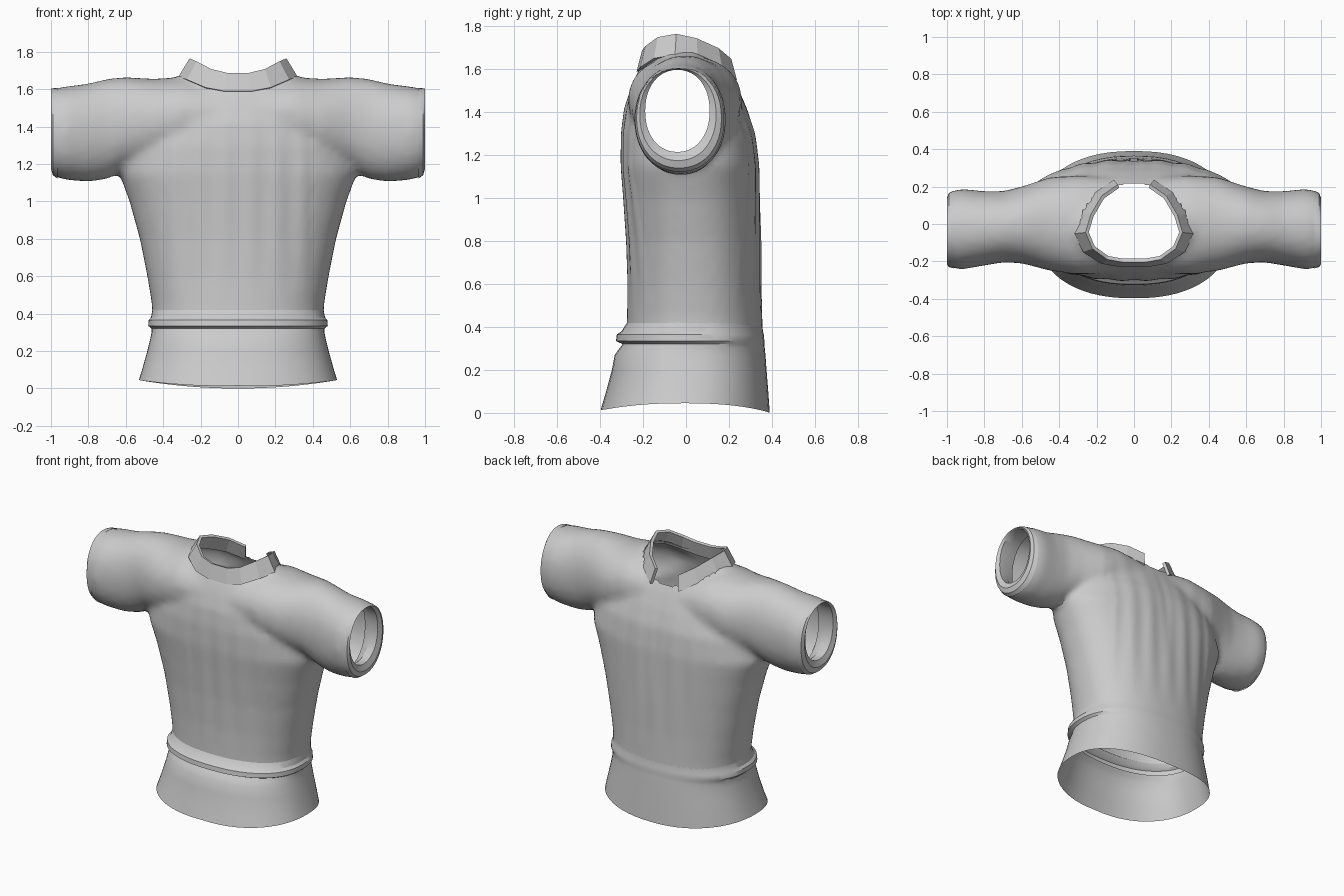
import bpy, bmesh, math
from mathutils import Vector

old = bpy.data.objects.get("Cube")
if old:
    bpy.data.objects.remove(old, do_unlink=True)

grey = bpy.data.materials.new("plain grey cloth")
grey.use_nodes = True
grey.diffuse_color = (0.6, 0.6, 0.6, 1)
grey.node_tree.nodes["Principled BSDF"].inputs["Base Color"].default_value = (0.6, 0.6, 0.6, 1)


def make_object(name, bm):
    mesh = bpy.data.meshes.new(name)
    bmesh.ops.recalc_face_normals(bm, faces=bm.faces[:])
    bm.to_mesh(mesh)
    bm.free()
    obj = bpy.data.objects.new(name, mesh)
    bpy.context.collection.objects.link(obj)
    mesh.materials.append(grey)
    return obj


def oval(a0, a1, b0, b1, count=64, power=2.3):
    """Rounded outline between two pairs of limits."""
    pts = []
    for i in range(count):
        t = math.tau * i / count
        c, s = math.cos(t), math.sin(t)
        u = math.copysign(abs(c) ** (2 / power), c)
        v = math.copysign(abs(s) ** (2 / power), s)
        pts.append(((a0 + a1) / 2 + u * (a1 - a0) / 2, (b0 + b1) / 2 + v * (b1 - b0) / 2))
    return pts


def loft(name, rings, closed=True):
    bm = bmesh.new()
    loops = [[bm.verts.new(p) for p in ring] for ring in rings]
    n = len(loops[0])
    for lo, hi in zip(loops, loops[1:]):
        for i in range(n):
            j = (i + 1) % n
            bm.faces.new((lo[i], lo[j], hi[j], hi[i]))
    if closed:
        bm.faces.new(loops[0])
        bm.faces.new(loops[-1])
    return make_object(name, bm)


def level_ring(z, half, front, back):
    return [(x, y, z) for x, y in oval(-half, half, front, back)]


def side_ring(x, front, back, low, high):
    return [(x, y, z) for y, z in oval(front, back, low, high, 48, 2.15)]


def apply_modifier(obj, kind, **settings):
    mod = obj.modifiers.new(kind.title(), kind)
    for key, value in settings.items():
        setattr(mod, key, value)
    bpy.context.view_layer.objects.active = obj
    bpy.ops.object.modifier_apply(modifier=mod.name)


# Torso: height, half width, front, back
torso = [
    (0.30, 0.455, -0.28, 0.36), (0.45, 0.46, -0.275, 0.355), (0.6, 0.485, -0.272, 0.35),
    (0.8, 0.525, -0.277, 0.348), (1.0, 0.58, -0.29, 0.345), (1.15, 0.635, -0.302, 0.342),
    (1.3, 0.6, -0.302, 0.325), (1.42, 0.52, -0.288, 0.285), (1.52, 0.43, -0.255, 0.24),
    (1.6, 0.37, -0.22, 0.195), (1.68, 0.31, -0.15, 0.1),
]
body = loft("shirt_body", [level_ring(*r) for r in torso])

# Shoulders and puffed sleeves: distance out, front, back, bottom, top
sleeve = [
    (1.0, -0.23, 0.17, 1.14, 1.6), (0.92, -0.243, 0.188, 1.115, 1.615),
    (0.8, -0.222, 0.175, 1.105, 1.63), (0.7, -0.205, 0.175, 1.12, 1.655),
    (0.6, -0.21, 0.2, 1.17, 1.665), (0.45, -0.25, 0.25, 1.2, 1.655),
    (0.3, -0.27, 0.26, 1.25, 1.665), (0.0, -0.26, 0.24, 1.3, 1.63),
]
full = [side_ring(*r) for r in sleeve]
full += [side_ring(-r[0], *r[1:]) for r in reversed(sleeve[:-1])]
yoke = loft("sleeve_helper", full)

# Blend sleeves into the torso
apply_modifier(body, "BOOLEAN", operation="UNION", object=yoke, solver="EXACT")
apply_modifier(body, "REMESH", mode="VOXEL", voxel_size=0.024)
apply_modifier(body, "SMOOTH", factor=0.5, iterations=5)

# Neck opening
neck = loft("neck_helper", [[(x, y, z) for x, y in oval(-0.28, 0.28, -0.21, 0.215, 48, 2)]
                            for z in (1.4, 2.0)])
apply_modifier(body, "BOOLEAN", operation="DIFFERENCE", object=neck, solver="EXACT")
for helper in (yoke, neck):
    bpy.data.objects.remove(helper, do_unlink=True)

bm = bmesh.new()
bm.from_mesh(body.data)
inside = []
for f in bm.faces:
    c = f.calc_center_median()
    if c.z > 1.38 and (c.x / 0.283) ** 2 + ((c.y - 0.0025) / 0.2155) ** 2 < 1:
        inside.append(f)
bmesh.ops.delete(bm, geom=inside, context="FACES")

# Open the waist and both sleeve ends
for point, normal in (((0, 0, 0.4), (0, 0, -1)), ((0.97, 0, 0), (1, 0, 0)),
                      ((-0.97, 0, 0), (-1, 0, 0))):
    bmesh.ops.bisect_plane(bm, geom=bm.verts[:] + bm.edges[:] + bm.faces[:],
                           plane_co=point, plane_no=normal, clear_outer=True)

# Soft pleats, and a crease down the middle of the back
for v in bm.verts:
    if 0.45 < v.co.z < 1.55 and abs(v.co.x) < 0.4:
        fade = math.sin(math.pi * (v.co.z - 0.45) / 1.1)
        v.co.y += 0.004 * fade * math.cos(v.co.x * 45)
        if v.co.y > 0:
            v.co.y -= 0.03 * fade * max(0, v.co.z - 0.8) * math.exp(-(v.co.x / 0.03) ** 2)
bm.to_mesh(body.data)
bm.free()
body.data.materials.clear()
body.data.materials.append(grey)

# Gathered waist fold and flared hem, with a curved lower edge
waist = [
    (0.42, 0.458, -0.275, 0.355), (0.38, 0.465, -0.3, 0.358), (0.365, 0.478, -0.322, 0.362),
    (0.335, 0.48, -0.326, 0.365), (0.32, 0.462, -0.295, 0.365), (0.3, 0.462, -0.31, 0.367),
    (0.27, 0.468, -0.332, 0.37), (0.2, 0.485, -0.345, 0.375), (0.1, 0.513, -0.372, 0.383),
]
rings = [level_ring(*r) for r in waist]
rings.append([(x, y, 0.045 * (x / 0.53) ** 2 + (0.015 if y < 0 else 0) * (1 - abs(x) / 0.53))
              for x, y, z in level_ring(0, 0.53, -0.397, 0.39)])
loft("waist_and_hem", rings, closed=False)

# Turned-in cuffs
cuff = [
    (0.965, -0.237, 0.178, 1.123, 1.607), (0.99, -0.23, 0.165, 1.14, 1.605),
    (1.0, -0.215, 0.14, 1.175, 1.603), (0.985, -0.19, 0.11, 1.215, 1.597),
    (0.93, -0.192, 0.115, 1.21, 1.597), (0.86, -0.21, 0.15, 1.15, 1.605),
]
for name, side in (("left_cuff", 1), ("right_cuff", -1)):
    loft(name, [side_ring(side * r[0], *r[1:]) for r in cuff], closed=False)

# Standing collar, open at the back
half = [(0.1, 0.225, 1.56), (0.2, 0.16, 1.61), (0.27, 0.05, 1.655), (0.302, -0.05, 1.675),
        (0.26, -0.14, 1.66), (0.17, -0.2, 1.62), (0.07, -0.217, 1.6)]
path = half + [(-x, y, z) for x, y, z in reversed(half)]
bm = bmesh.new()
strip = []
for p in path:
    base = Vector(p)
    lean = Vector((-p[0] * 0.17, -p[1] * 0.1, 0.085))
    strip.append((bm.verts.new(base - lean * 0.15), bm.verts.new(base + lean)))
for a, b in zip(strip, strip[1:]):
    bm.faces.new((a[0], b[0], b[1], a[1]))
collar = make_object("collar", bm)
apply_modifier(collar, "SOLIDIFY", thickness=0.02, offset=0)

# Smooth cloth with crisp folds
for obj in bpy.data.objects:
    obj.select_set(obj.type == "MESH" and obj.name != "collar")
bpy.ops.object.shade_smooth_by_angle(angle=math.radians(30))
